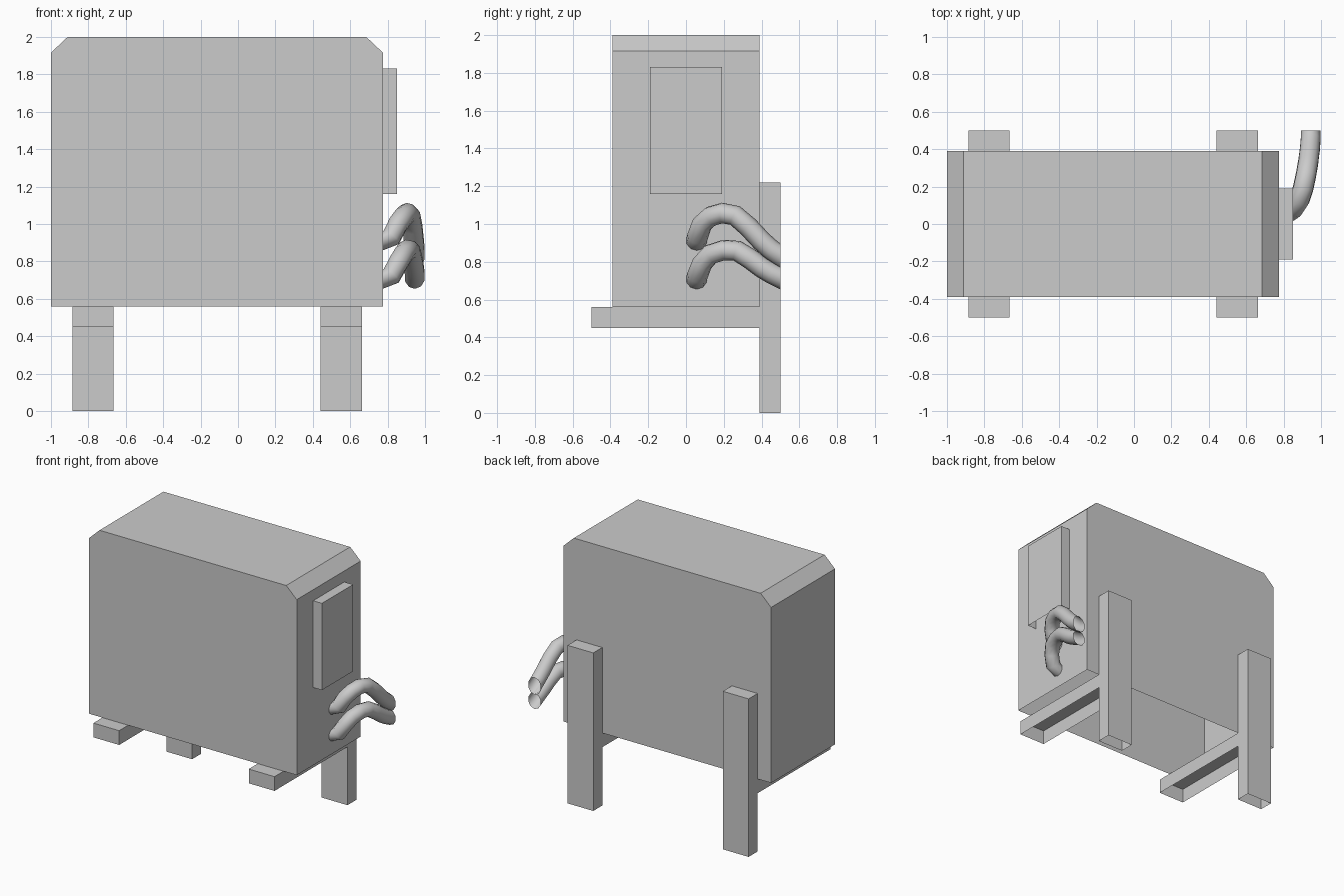
import bpy, bmesh, math
from mathutils import Vector

if "Cube" in bpy.data.objects:
    bpy.data.objects.remove(bpy.data.objects["Cube"])


def finish(bm, name):
    mesh = bpy.data.meshes.new(name)
    bm.to_mesh(mesh)
    bm.free()
    ob = bpy.data.objects.new(name, mesh)
    bpy.context.collection.objects.link(ob)
    return ob


def prism(name, profile, y0, y1):
    """Extrude an x/z profile along y; faces looking down are left open."""
    bm = bmesh.new()
    face = bm.faces.new([bm.verts.new((x, y0, z)) for x, z in profile])
    ext = bmesh.ops.extrude_face_region(bm, geom=[face], use_keep_orig=True)
    moved = [v for v in ext["geom"] if isinstance(v, bmesh.types.BMVert)]
    bmesh.ops.translate(bm, verts=moved, vec=(0, y1 - y0, 0))
    bmesh.ops.recalc_face_normals(bm, faces=bm.faces[:])
    bm.normal_update()
    down = [f for f in bm.faces if f.normal.z < -0.9]
    bmesh.ops.delete(bm, geom=down, context="FACES")
    return finish(bm, name)


def box(name, x0, x1, y0, y1, z0, z1):
    return prism(name, [(x0, z0), (x1, z0), (x1, z1), (x0, z1)], y0, y1)


def tube(name, path, radius, sides=10):
    """Open tube along a path, cut flush at the body wall and the back plane."""
    pts = [Vector(p) for p in path]
    bm = bmesh.new()
    rings, last, u = [], None, Vector((0, 0, 1))
    for i, p in enumerate(pts):
        t = (pts[min(i + 1, len(pts) - 1)] - pts[max(i - 1, 0)]).normalized()
        if last:
            u = last.rotation_difference(t) @ u
        u = (u - t * u.dot(t)).normalized()
        w, last = t.cross(u), t
        ring = []
        for k in range(sides):
            a = 2 * math.pi * k / sides
            v = p + radius * (u * math.cos(a) + w * math.sin(a))
            if i == 0:
                v.x = p.x
            if i == len(pts) - 1:
                v += t * ((p.y - v.y) / t.y)
            ring.append(bm.verts.new(v))
        rings.append(ring)
    for r, s in zip(rings, rings[1:]):
        for k in range(sides):
            n = (k + 1) % sides
            bm.faces.new((r[k], r[n], s[n], s[k])).smooth = True
    bmesh.ops.recalc_face_normals(bm, faces=bm.faces[:])
    return finish(bm, name)


# Casing with chamfered top corners, open underneath
prism("casing", [(-1, 0.56), (0.775, 0.56), (0.775, 1.915), (0.685, 2),
                 (-0.91, 2), (-1, 1.915)], -0.39, 0.39)

# Service cover on the right side
box("service_cover", 0.775, 0.85, -0.19, 0.19, 1.16, 1.83)

# Wall brackets: upright post and horizontal arm
for side, x in (("left", -0.885), ("right", 0.442)):
    box(side + "_bracket_post", x, x + 0.22, 0.39, 0.5, 0, 1.22)
    box(side + "_bracket_arm", x, x + 0.22, -0.5, 0.39, 0.45, 0.56)

# Two bent pipes
tube("upper_pipe", [
    (0.775, 0.055, 0.91), (0.82, 0.06, 0.93), (0.855, 0.085, 1.0),
    (0.885, 0.13, 1.04), (0.905, 0.19, 1.058), (0.92, 0.26, 1.045),
    (0.932, 0.33, 0.985), (0.94, 0.4, 0.91), (0.944, 0.45, 0.865),
    (0.944, 0.5, 0.83)], 0.055)
tube("lower_pipe", [
    (0.775, 0.055, 0.705), (0.82, 0.06, 0.725), (0.855, 0.085, 0.79),
    (0.885, 0.13, 0.84), (0.905, 0.2, 0.862), (0.92, 0.27, 0.858),
    (0.932, 0.34, 0.815), (0.94, 0.4, 0.77), (0.944, 0.45, 0.74),
    (0.944, 0.5, 0.715)], 0.055)
